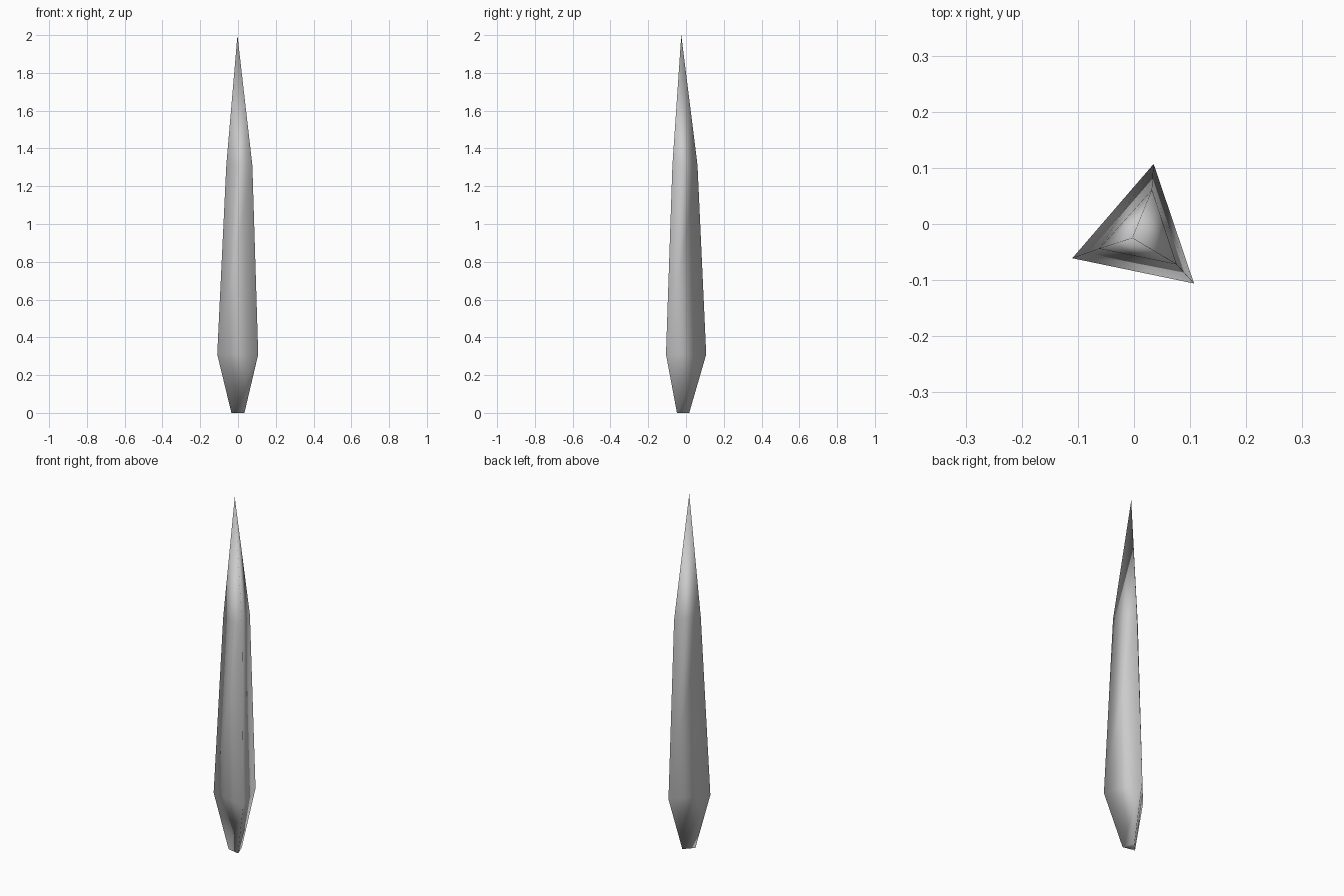
import bpy, bmesh

if "Cube" in bpy.data.objects:
    bpy.data.objects.remove(bpy.data.objects["Cube"])

# Triangular cross-sections from base to shoulder: (height, three corners)
SECTIONS = [
    (0.0,  [(-0.035, -0.034), (0.034, -0.048), (0.011, 0.017)]),
    (0.31, [(-0.110, -0.061), (0.107, -0.106), (0.035, 0.107)]),
    (1.31, [(-0.062, -0.044), (0.076, -0.072), (0.032, 0.061)]),
]
TIP = (-0.003, -0.025, 2.0)

bm = bmesh.new()
rings = [[bm.verts.new((x, y, z)) for x, y in pts] for z, pts in SECTIONS]
tip = bm.verts.new(TIP)

# Base cap, tapered sides, pointed tip
bm.faces.new(rings[0][::-1])
for i in range(3):
    j = (i + 1) % 3
    for lo, hi in zip(rings, rings[1:]):
        bm.faces.new((lo[i], lo[j], hi[j], hi[i]))
    bm.faces.new((rings[-1][i], rings[-1][j], tip))
bmesh.ops.recalc_face_normals(bm, faces=bm.faces)
for f in bm.faces:
    f.smooth = True

mesh = bpy.data.meshes.new("spike")
bm.to_mesh(mesh)
bm.free()
bpy.context.collection.objects.link(bpy.data.objects.new("spike", mesh))
